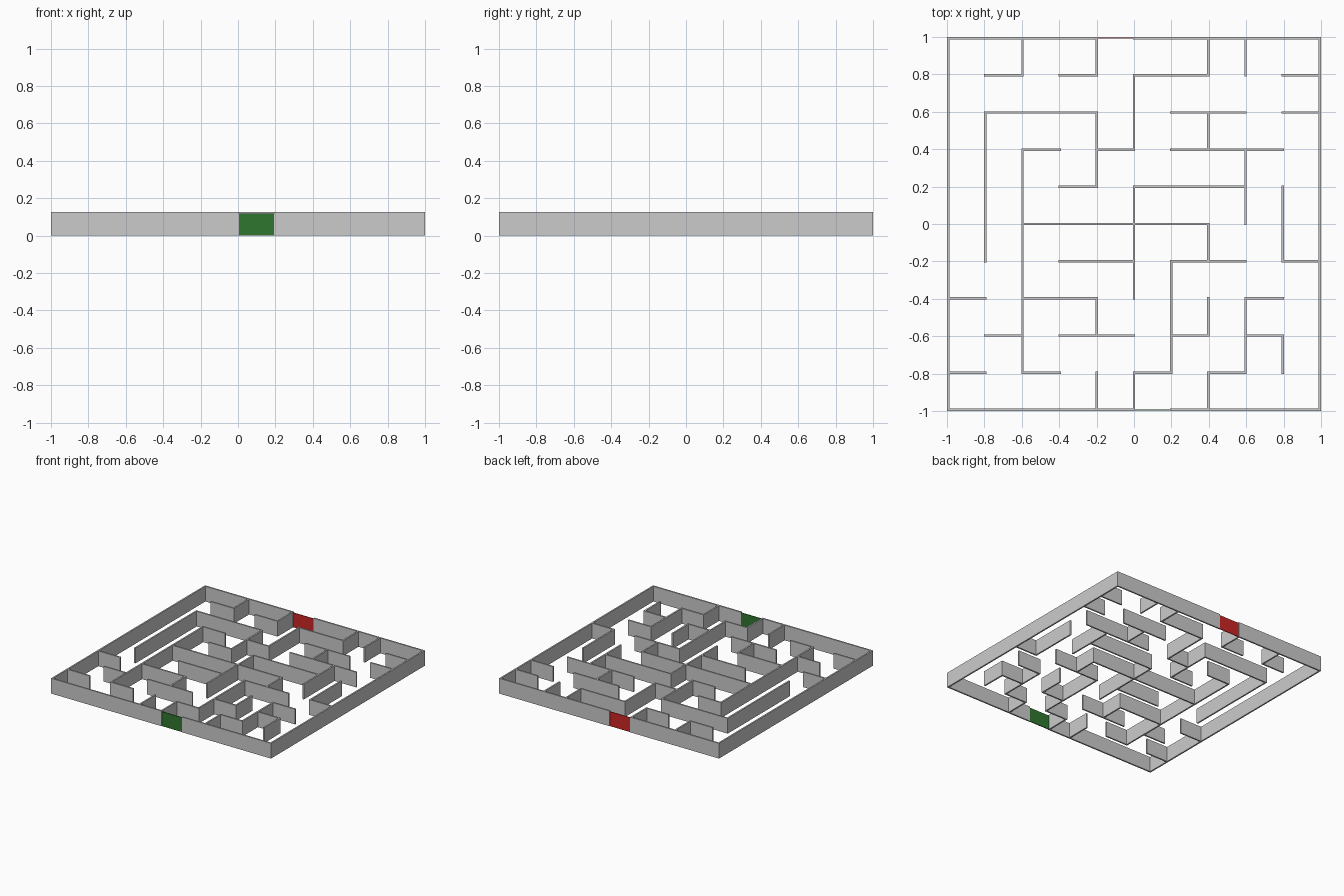
import bpy
import bmesh
from mathutils import Matrix, Vector

if "Cube" in bpy.data.objects:
    bpy.data.objects.remove(bpy.data.objects["Cube"])

T = 0.0125            # wall thickness
S = (2 - T) / 10      # cell size
H = 0.125             # wall height

# interior walls in cell units: line -> list of (start, end)
ROWS = {
    4: [(-4, -3), (-2, -1), (0, 2), (4, 5)],
    3: [(-4, -1), (1, 3), (4, 5)],
    2: [(-3, -2), (-1, 0), (1, 4)],
    1: [(-2, -1), (0, 3)],
    0: [(-3, 2)],
    -1: [(-2, 0), (1, 3), (4, 5)],
    -2: [(-5, -4), (-3, -1), (3, 4)],
    -3: [(-4, -3), (-2, 0), (1, 2), (3, 4)],
    -4: [(-5, -4), (-3, -2), (0, 1), (2, 3)],
}
COLS = {
    -4: [(-1, 3)],
    -3: [(-4, 2), (4, 5)],
    -1: [(-5, -4), (-3, -2), (1, 3), (4, 5)],
    0: [(-5, -4), (-2, 1), (2, 4)],
    1: [(-4, -1)],
    2: [(-5, -4), (-3, -2), (-1, 0), (2, 3), (4, 5)],
    3: [(-4, -2), (0, 2), (4, 5)],
    4: [(-4, -3), (-1, 1)],
}
# outer walls, with gaps for the entrance and exit
OUTER_ROWS = {5: [(-5, -1), (0, 5)], -5: [(-5, 0), (1, 5)]}
OUTER_COLS = {5: [(-5, 5)], -5: [(-5, 5)]}


def add_box(bm, x0, x1, y0, y1, h):
    centre = Vector(((x0 + x1) / 2, (y0 + y1) / 2, h / 2))
    size = Vector((x1 - x0, y1 - y0, h))
    bmesh.ops.create_cube(bm, size=1, matrix=Matrix.LocRotScale(centre, None, size))


def finish(bm, name, colour=None):
    mesh = bpy.data.meshes.new(name)
    bm.to_mesh(mesh)
    bm.free()
    obj = bpy.data.objects.new(name, mesh)
    bpy.context.collection.objects.link(obj)
    if colour:
        mat = bpy.data.materials.new(name + "_colour")
        mat.diffuse_color = (*colour, 1)
        mat.use_nodes = True
        mat.node_tree.nodes["Principled BSDF"].inputs["Base Color"].default_value = mat.diffuse_color
        mesh.materials.append(mat)


def build_walls(name, rows, cols):
    bm = bmesh.new()
    r = T / 2
    for line, spans in rows.items():
        for a, b in spans:
            add_box(bm, a * S - r, b * S + r, line * S - r, line * S + r, H)
    for line, spans in cols.items():
        for a, b in spans:
            add_box(bm, line * S - r, line * S + r, a * S - r, b * S + r, H)
    finish(bm, name)


def build_gate(name, cell, line, colour):
    # thin coloured panel filling one gap, slightly lower than the walls
    bm = bmesh.new()
    mid, half = (cell + 0.5) * S, 0.475 * S
    add_box(bm, mid - half, mid + half, line * S - T / 4, line * S + T / 4, H * 0.95)
    finish(bm, name, colour)


build_walls("outer_walls", OUTER_ROWS, OUTER_COLS)
build_walls("inner_walls", ROWS, COLS)
build_gate("entrance_gate", 0, -5, (0.03, 0.18, 0.03))
build_gate("exit_gate", -1, 5, (0.6, 0.02, 0.02))
